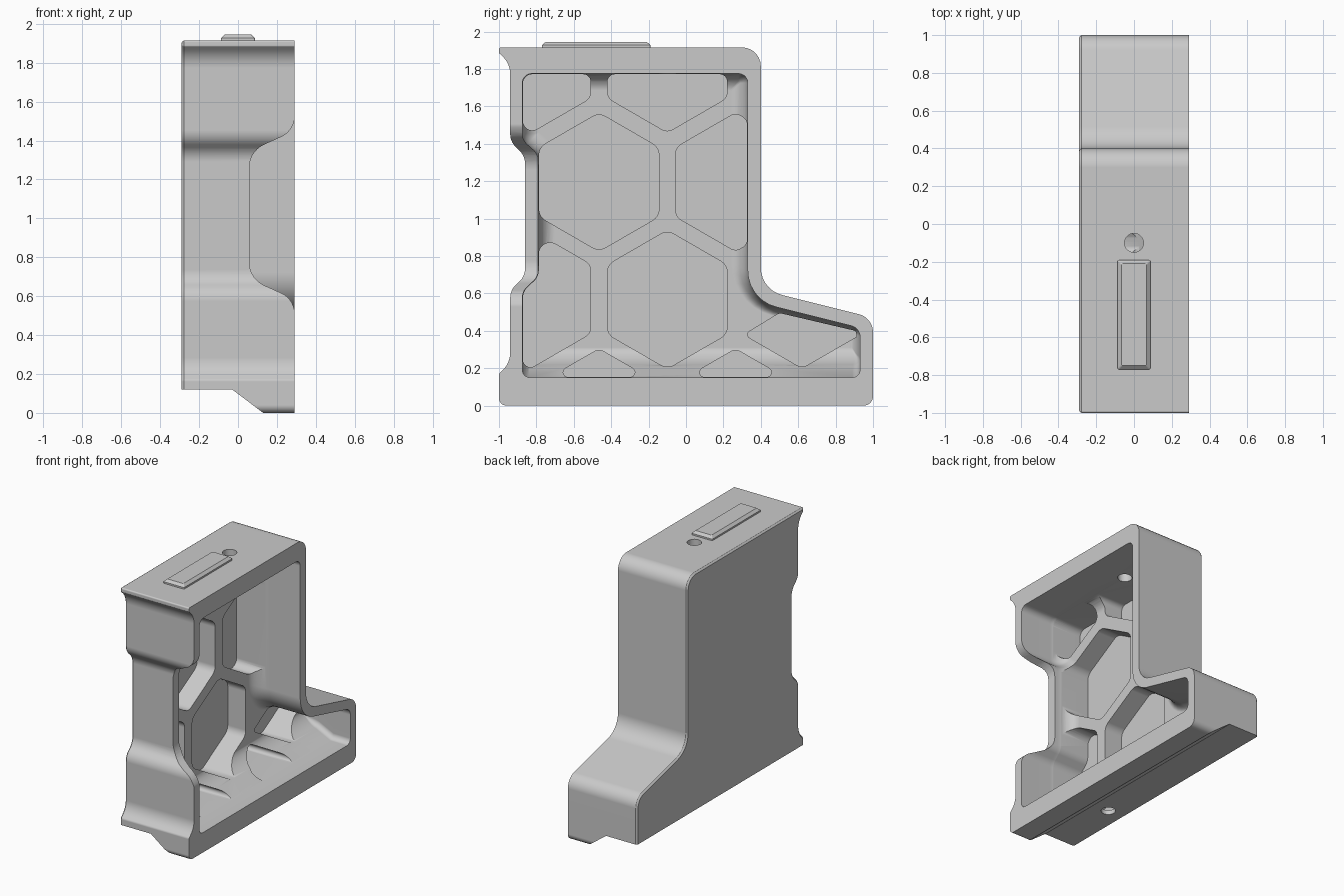
import bpy, bmesh, math
from mathutils import Vector

cube = bpy.data.objects.get("Cube")
if cube:
    bpy.data.objects.remove(cube, do_unlink=True)

TONE = (0.59, 0.59, 0.59, 1)
grey = bpy.data.materials.new("matte grey")
grey.use_nodes = True
grey.diffuse_color = TONE
grey.node_tree.nodes["Principled BSDF"].inputs["Base Color"].default_value = TONE


def outline(corners, t=0.0, special=None, seg=7):
    """Counter-clockwise corners (a, b, radius), moved inward by t and rounded.
    special maps an edge index to its own inward distance."""
    n = len(corners)
    p = [Vector(c[:2]) for c in corners]
    d = [(p[(i + 1) % n] - p[i]).normalized() for i in range(n)]
    dist = [(special or {}).get(i, t) for i in range(n)]
    pts = []
    for i in range(n):
        d0, d1 = d[i - 1], d[i]
        turn = d0.x * d1.y - d0.y * d1.x
        q0 = p[i] + Vector((-d0.y, d0.x)) * dist[i - 1]
        w = p[i] + Vector((-d1.y, d1.x)) * dist[i] - q0
        corner = q0 + d0 * ((w.x * d1.y - w.y * d1.x) / turn)
        s = 1 if turn > 0 else -1
        r = max(corners[i][2] - s * t, 0.008)
        ang = d0.angle(d1)
        start = corner - d0 * (r * math.tan(ang / 2))
        centre = start + Vector((-d0.y, d0.x)) * r * s
        arm = start - centre
        for k in range(seg + 1):
            a = s * ang * k / seg
            pts.append(centre + Vector((arm.x * math.cos(a) - arm.y * math.sin(a),
                                        arm.x * math.sin(a) + arm.y * math.cos(a))))
    return pts


PLACE = {"x": lambda a, b, h: (h, a, b),
         "y": lambda a, b, h: (a, h, b),
         "z": lambda a, b, h: (a, b, h)}


def loft(name, stacks, axis="x"):
    """Solids made of stacked rings; each stack is a list of (height, points)."""
    bm = bmesh.new()
    for rings in stacks:
        rows = [[bm.verts.new(PLACE[axis](q[0], q[1], h)) for q in pts] for h, pts in rings]
        bm.faces.new(rows[0])
        bm.faces.new(rows[-1])
        for lo, hi in zip(rows, rows[1:]):
            for i in range(len(lo)):
                bm.faces.new((lo[i - 1], lo[i], hi[i], hi[i - 1]))
    bmesh.ops.recalc_face_normals(bm, faces=bm.faces)
    me = bpy.data.meshes.new(name)
    bm.to_mesh(me)
    bm.free()
    me.materials.append(grey)
    ob = bpy.data.objects.new(name, me)
    bpy.context.collection.objects.link(ob)
    return ob


def activate(ob):
    bpy.ops.object.select_all(action="DESELECT")
    ob.select_set(True)
    bpy.context.view_layer.objects.active = ob


def volume(ob):
    bm = bmesh.new()
    bm.from_object(ob, bpy.context.evaluated_depsgraph_get())
    size = bm.calc_volume()
    bm.free()
    return size


def cut(ob, tool):
    """Subtract tool from ob with the first solver that gives a sound solid."""
    before = volume(ob)
    mod = ob.modifiers.new("cut", "BOOLEAN")
    mod.operation, mod.object = "DIFFERENCE", tool
    for solver in ("EXACT", "MANIFOLD", "FLOAT"):
        mod.solver = solver
        bpy.context.view_layer.update()
        if before * .2 < volume(ob) < before * .99999:
            break
    activate(ob)
    bpy.ops.object.modifier_apply(modifier=mod.name)
    bpy.data.objects.remove(tool, do_unlink=True)


def circle(x, y, r, n=32):
    return [(x + r * math.cos(math.tau * i / n), y + r * math.sin(math.tau * i / n)) for i in range(n)]


# Outer shell: side profile with flared front lips, finger recess and rear foot
OUTER = [(-1, 0, .04), (1, 0, .05), (1, .47, .1), (.4, .62, .15), (.4, 1.915, .1),
         (-1, 1.915, .01), (-1, 1.885, .01), (-.94, 1.83, .13), (-.94, 1.41, .1),
         (-.86, 1.335, .1), (-.86, .69, .1), (-.94, .62, .1), (-.94, .23, .13), (-1, .17, .02)]
body = loft("grip_body", [[(-.29, outline(OUTER, .012)), (-.284, outline(OUTER, .004)),
                           (-.278, outline(OUTER)), (.29, outline(OUTER))]])

# Relieved underside with a sloping step
STEP = [(-.4, -.1), (.263, -.1), (-.03, .12), (-.4, .12)]
cut(body, loft("underside_cutter", [[(-1.2, STEP), (1.2, STEP)]], "y"))

# Cavity with filleted walls and a long ramp along its floor
INNER = [(-.875, .15, .04), (.93, .15, .04), (.93, .415, .06), (.33, .565, .2), (.33, 1.775, .05),
         (-.875, 1.775, .05), (-.875, 1.42, .08), (-.79, 1.345, .08), (-.79, .69, .08), (-.875, .61, .08)]
rings = []
STEPS = 8
for k in range(STEPS + 1):
    # wall fillet rises quickly, the floor ramp more slowly
    fillet = 1 - math.sin(math.pi / 2 * k / STEPS)
    depth = .12 * (1 - math.cos(math.pi / 2 * k / STEPS))
    ramp = .06 + .1 * (1 - depth / .24) * fillet ** .5
    rings.append((-.09 + depth, outline(INNER, .09 * fillet,
                                        {0: ramp, 1: .05 * fillet, 2: .05 * fillet})))
rings += [(.15, outline(INNER, 0, {0: .002})), (.4, outline(INNER))]
cut(body, loft("cavity_cutter", [rings]))

# Honeycomb pockets: two whole cells, then the cells trimmed by the walls
RADIUS = .37
cells = [[(cy + RADIUS * math.cos(math.radians(30 + 60 * i)),
           cz + RADIUS * math.sin(math.radians(30 + 60 * i)), .07) for i in range(6)]
         for cy, cz in ((-.465, 1.195), (-.1, .567))]
cells += [[(cy - .26, .153, .025), (cy + .26, .153, .025), (cy, .303, .05)] for cy in (-.465, .265)]
cells += [
    [(-.055, 1.01, .06), (.265, .825, .05), (.327, .861, .05),
     (.327, 1.529, .05), (.265, 1.565, .05), (-.055, 1.38, .06)],
    [(-.42, 1.772, .04), (-.42, 1.645, .06), (-.1, 1.46, .06), (.22, 1.645, .06), (.22, 1.772, .04)],
    [(-.872, 1.772, .05), (-.872, 1.435, .05), (-.51, 1.644, .06), (-.51, 1.772, .04)],
    [(-.872, .176, .04), (-.51, .385, .06), (-.51, .755, .06),
     (-.787, .915, .06), (-.787, .69, .08), (-.872, .61, .08)],
    [(.62, .2, .05), (.915, .37, .01), (.905, .4, .01), (.5, .495, .04), (.31, .379, .02)],
]
for cell in cells:
    ring = outline(cell)
    cut(body, loft("pocket_cutter", [[(-.24, ring), (.2, ring)]]))

# Scoop through the front wall on the open side
SCOOP = [(.4, .45, .01), (.4, 1.62, .01), (.292, 1.62, .01), (.292, 1.45, .12),
         (.058, 1.345, .13), (.058, .69, .13), (.292, .585, .12), (.292, .45, .01)]
scoop = outline(SCOOP)
cut(body, loft("scoop_cutter", [[(-1.2, scoop), (-.4, scoop)]], "y"))

# Screw holes in the top and underside
top_hole, low_hole = circle(0, -.1, .05), circle(-.16, -.47, .05)
cut(body, loft("top_hole_cutter", [[(1.65, top_hole), (2, top_hole)]], "z"))
cut(body, loft("low_hole_cutter", [[(-.1, low_hole), (.2, low_hole)]], "z"))

# Raised locating key on the top
KEY = [(-.087, -.77, .008), (.087, -.77, .008), (.087, -.19, .008), (-.087, -.19, .008)]
key = loft("top_key", [[(1.905, outline(KEY)), (1.927, outline(KEY)), (1.945, outline(KEY, .02))]], "z")

for ob in (body, key):
    activate(ob)
    bpy.ops.object.shade_smooth_by_angle(angle=math.radians(30))
    weighted = ob.modifiers.new("even shading", "WEIGHTED_NORMAL")
    weighted.keep_sharp = True
